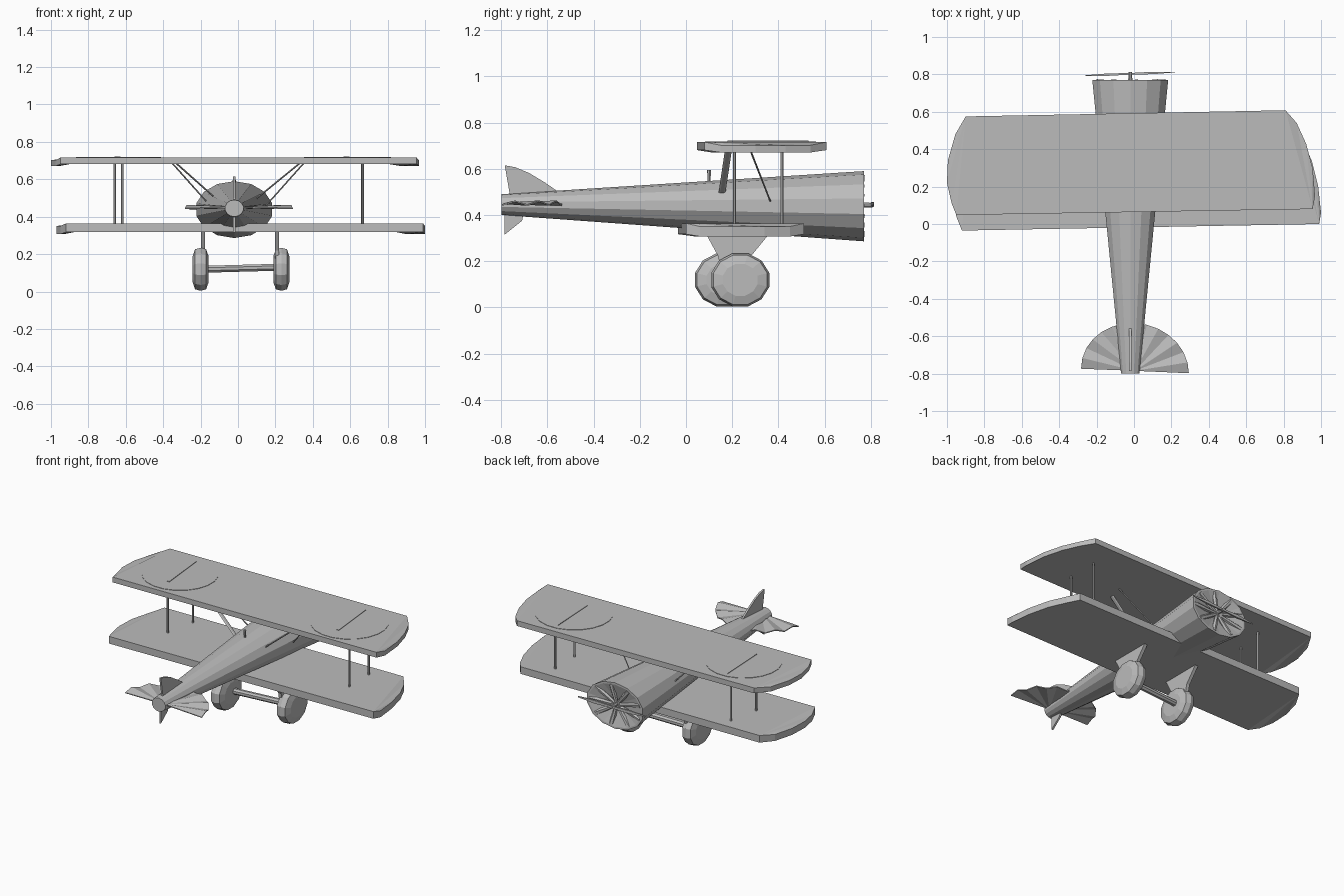
import bpy, bmesh, math
from mathutils import Vector

cube = bpy.data.objects.get("Cube")
if cube:
    bpy.data.objects.remove(cube)

grey = bpy.data.materials.new("plain grey")
grey.use_nodes = True
GREY = (0.5, 0.5, 0.5, 1)
grey.diffuse_color = GREY
grey.node_tree.nodes["Principled BSDF"].inputs["Base Color"].default_value = GREY


def make(name, verts, faces):
    mesh = bpy.data.meshes.new(name)
    mesh.from_pydata(verts, [], faces)
    bm = bmesh.new()
    bm.from_mesh(mesh)
    bmesh.ops.recalc_face_normals(bm, faces=bm.faces)
    bm.to_mesh(mesh)
    bm.free()
    mesh.materials.append(grey)
    obj = bpy.data.objects.new(name, mesh)
    bpy.context.collection.objects.link(obj)
    return obj


def loft(name, rings):
    """Skin a row of equal rings and cap both ends."""
    n = len(rings[0])
    faces = [list(range(n)), list(range((len(rings) - 1) * n, len(rings) * n))]
    for r in range(len(rings) - 1):
        for i in range(n):
            j = (i + 1) % n
            faces.append([r * n + i, r * n + j, (r + 1) * n + j, (r + 1) * n + i])
    return make(name, [v for ring in rings for v in ring], faces)


def ring(center, u, v, ru, rv, n):
    c, u, v = Vector(center), Vector(u), Vector(v)
    return [c + u * ru * math.cos(a) + v * rv * math.sin(a)
            for a in (math.tau * (i + 0.5) / n for i in range(n))]


def rod(name, a, b, r1, r2=None, n=6):
    axis = Vector(b) - Vector(a)
    u = axis.orthogonal().normalized()
    v = axis.cross(u).normalized()
    r2 = r2 or r1
    return loft(name, [ring(a, u, v, r1, r1, n), ring(b, u, v, r2, r2, n)])


def plate(name, profile, x, half):
    """Upright plate from a (y, z) profile."""
    return loft(name, [[(x + s * half, y, z) for y, z in profile] for s in (-1, 1)])


X, Y, Z = (1, 0, 0), (0, 1, 0), (0, 0, 1)

# Fuselage: straight taper from cowl to tail, with a dished nose
loft("fuselage", [ring((-0.02, y, zc), X, Z, rx, rz, 14) for y, zc, rx, rz in (
    (-0.80, 0.445, 0.05, 0.045), (0.77, 0.438, 0.208, 0.152),
    (0.77, 0.438, 0.195, 0.14), (0.735, 0.438, 0.03, 0.025))])

# Radial engine cylinders in the nose
for i in range(9):
    a = math.tau * i / 9
    rod("engine_cylinder", (-0.02, 0.75, 0.438),
        (-0.02 + 0.19 * math.cos(a), 0.757, 0.438 + 0.136 * math.sin(a)), 0.01, 0.018)

# Propeller
rod("propeller_shaft", (-0.02, 0.73, 0.443), (-0.02, 0.812, 0.443), 0.014, 0.01, 8)
for name, tip in (("propeller_blade_right", (-0.26, 0.794, 0.44)),
                  ("propeller_blade_left", (0.22, 0.812, 0.45))):
    root = Vector((-0.02, 0.803, 0.443))
    tip = Vector(tip)
    loft(name, [ring(root.lerp(tip, t), Y, Z, ry, rz, 4) for t, ry, rz in (
        (0, 0.006, 0.009), (0.5, 0.009, 0.014), (1, 0.002, 0.005))])


# Wings: flat centre panel with rounded tips that droop
def wing(name, right_arc, left_arc, top, bottom):
    outline = right_arc + left_arc
    ends = (0, len(right_arc) - 1, len(right_arc), len(outline) - 1)
    n = len(outline)
    up = [(x, y, top - (0 if i in ends else 0.014)) for i, (x, y) in enumerate(outline)]
    low = [(x, y, bottom - (0 if i in ends else 0.01)) for i, (x, y) in enumerate(outline)]
    faces = []
    for o in (0, n):
        faces.append([o + i for i in ends])
        for a, b in ((ends[0], ends[1]), (ends[2], ends[3])):
            faces += [[o + a, o + i, o + i + 1] for i in range(a + 1, b)]
    faces += [[i, (i + 1) % n, n + (i + 1) % n, n + i] for i in range(n)]
    return make(name, up + low, faces)


wing("upper_wing",
     [(-0.90, 0.575), (-0.955, 0.48), (-0.995, 0.34), (-1.0, 0.22), (-0.975, 0.11), (-0.95, 0.048)],
     [(0.955, 0.08), (0.968, 0.15), (0.955, 0.3), (0.92, 0.43), (0.87, 0.54), (0.81, 0.608)],
     0.716, 0.681)
wing("lower_wing",
     [(-0.88, 0.49), (-0.93, 0.40), (-0.965, 0.27), (-0.97, 0.14), (-0.95, 0.04), (-0.92, -0.035)],
     [(0.99, 0.0), (1.0, 0.06), (0.985, 0.2), (0.95, 0.34), (0.90, 0.45), (0.85, 0.512)],
     0.364, 0.317)

# Round panels on the upper wing, each with a slim centre rib
for side, x, y, r in (("right", -0.64, 0.31, 0.23), ("left", 0.585, 0.33, 0.235)):
    loft("wing_disc_" + side, [ring((x, y, z), X, Y, r, r, 20) for z in (0.714, 0.7185)])
    loft("wing_disc_rib_" + side, [[(x - 0.02, y + 0.2, z), (x + 0.012, y - 0.13, z),
                                    (x - 0.004, y - 0.13, z)] for z in (0.716, 0.722)])

# Struts between the wings
for x, y in ((-0.66, 0.21), (-0.62, 0.415), (0.667, 0.21), (0.665, 0.415)):
    rod("wing_strut", (x, y, 0.36), (x, y, 0.69), 0.007)

# Slanted struts from fuselage to upper wing
for s in (-1, 1):
    loft("cabane_strut_rear", [ring(c, X, Y, 0.008, 0.015, 6) for c in (
        (s * 0.10 - 0.01, 0.155, 0.49), (s * 0.335, 0.185, 0.69))])
    rod("cabane_strut_front", (s * 0.15, 0.365, 0.46), (s * 0.355, 0.275, 0.69), 0.004)

# Small sight ahead of the cockpit
rod("sight", (-0.02, 0.10, 0.53), (-0.02, 0.10, 0.595), 0.005, 0.009)

# Tail fin and lower fin
plate("tail_fin", [(-0.785, 0.615), (-0.74, 0.607), (-0.68, 0.582), (-0.61, 0.54),
                   (-0.555, 0.502), (-0.6, 0.45), (-0.77, 0.45), (-0.765, 0.5)], -0.02, 0.006)
plate("lower_fin", [(-0.785, 0.315), (-0.71, 0.375), (-0.7, 0.42), (-0.785, 0.42)], -0.02, 0.006)

# Pleated half-round tailplane
steps = 14
fan = [(0.005 + 0.288 * math.cos(a), -0.785 + 0.255 * math.sin(a) - 0.012 * math.cos(a),
        0.45 + (0.01 if i % 2 else -0.007))
       for i, a in enumerate(math.pi * k / steps for k in range(steps + 1))]
tail = make("tailplane", [(0.005, -0.785, 0.45)] + fan,
            [[0, i + 1, i + 2] for i in range(steps)])
solid = tail.modifiers.new("thickness", "SOLIDIFY")
solid.thickness = 0.006
solid.offset = 0

# Landing gear: wheels, tapered legs and axle
for side, x, y in (("right", -0.2, 0.165), ("left", 0.232, 0.235)):
    loft("wheel_" + side, [ring((x + dx, y, 0.119), Y, Z, 0.13 * k, 0.119 * k, 12)
                           for dx, k in ((-0.043, 0.6), (-0.03, 0.93), (0, 1),
                                         (0.03, 0.93), (0.043, 0.6))])
    plate("gear_leg_" + side, [(0.08, 0.33), (0.37, 0.33), (0.28, 0.22),
                               (0.25, 0.08), (0.16, 0.08), (0.14, 0.22)],
          -0.188 if x < 0 else 0.208, 0.011)
rod("axle", (-0.18, 0.19, 0.119), (0.22, 0.21, 0.13), 0.02, 0.02, 8)
